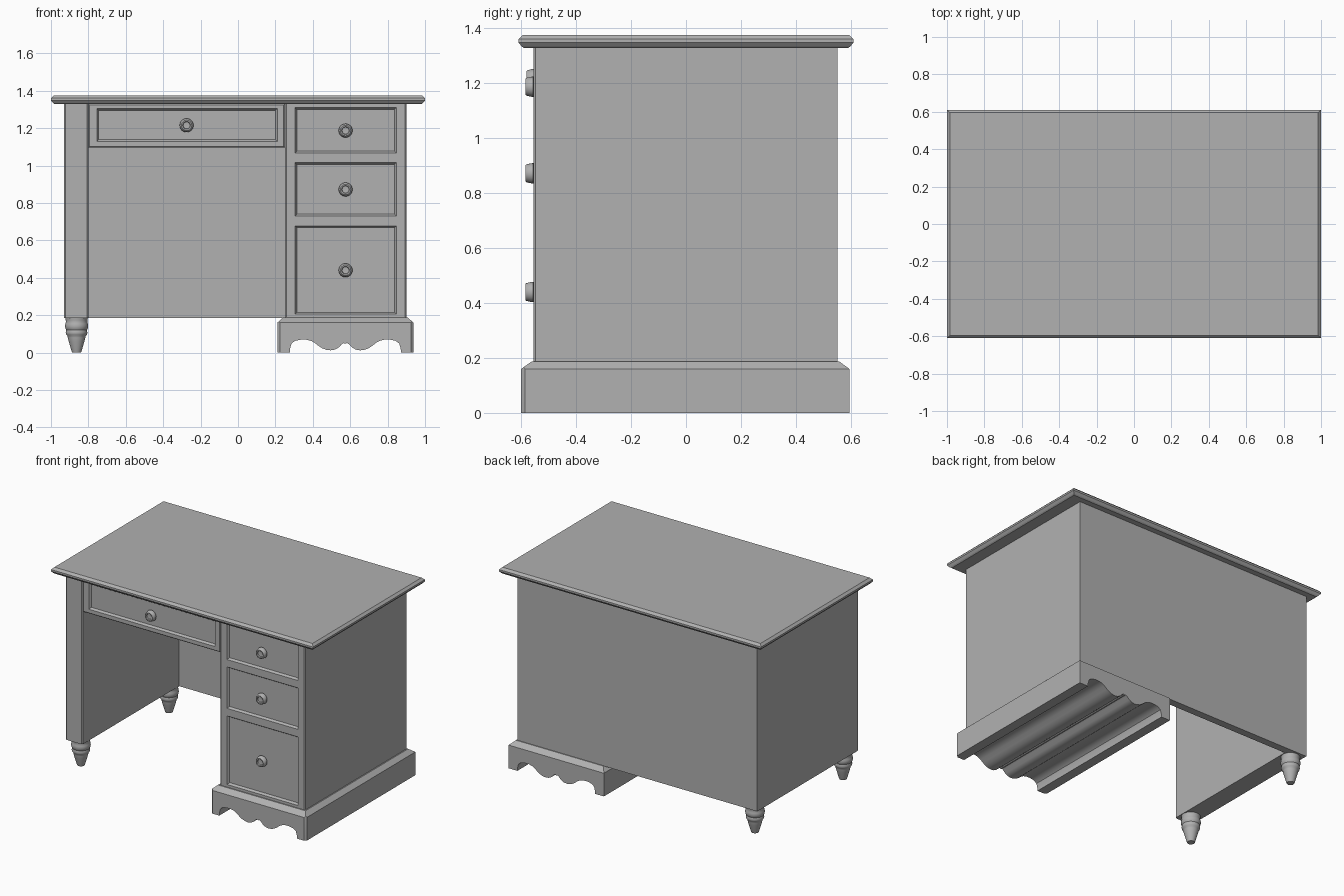
import bpy, bmesh, math
from mathutils import Matrix

if "Cube" in bpy.data.objects:
    bpy.data.objects.remove(bpy.data.objects["Cube"])

GREY = bpy.data.materials.new("dark_grey")
GREY.diffuse_color = (0.44, 0.44, 0.44, 1)
GREY.use_nodes = True
GREY.node_tree.nodes["Principled BSDF"].inputs["Base Color"].default_value = GREY.diffuse_color


def activate(ob):
    bpy.ops.object.select_all(action='DESELECT')
    ob.select_set(True)
    bpy.context.view_layer.objects.active = ob


def finish(name, bm, smooth=False):
    bmesh.ops.recalc_face_normals(bm, faces=bm.faces)
    me = bpy.data.meshes.new(name)
    bm.to_mesh(me)
    bm.free()
    me.materials.append(GREY)
    ob = bpy.data.objects.new(name, me)
    bpy.context.collection.objects.link(ob)
    if smooth:
        activate(ob)
        bpy.ops.object.shade_smooth_by_angle(angle=math.radians(40))
    return ob


def loft(rings):
    """Bridge point loops of equal length and cap both ends."""
    bm = bmesh.new()
    loops = [[bm.verts.new(p) for p in r] for r in rings]
    n = len(loops[0])
    for a, b in zip(loops, loops[1:]):
        for i in range(n):
            bm.faces.new((a[i], a[(i + 1) % n], b[(i + 1) % n], b[i]))
    bm.faces.new(loops[0])
    bm.faces.new(loops[-1])
    bmesh.ops.recalc_face_normals(bm, faces=bm.faces)
    return bm


def rect(x0, x1, y0, y1, z):
    return [(x0, y0, z), (x1, y0, z), (x1, y1, z), (x0, y1, z)]


def front_rect(x0, x1, z0, z1, y, d=0.0):
    return [(x0 + d, y, z0 + d), (x1 - d, y, z0 + d), (x1 - d, y, z1 - d), (x0 + d, y, z1 - d)]


def bevel_front(bm, y, width, vertical_only):
    edges = [e for e in bm.edges if all(abs(v.co.y - y) < 1e-4 for v in e.verts)
             and (not vertical_only or abs(e.verts[0].co.x - e.verts[1].co.x) < 1e-4)]
    bmesh.ops.bevel(bm, geom=edges, offset=width, segments=1, affect='EDGES', profile=0.5)


def box(name, x0, x1, y0, y1, z0, z1, bevel=0.0, vertical_only=False):
    bm = loft([rect(x0, x1, y0, y1, z0), rect(x0, x1, y0, y1, z1)])
    if bevel:
        bevel_front(bm, y0, bevel, vertical_only)
    return finish(name, bm)


def cut(ob, bm):
    cutter = finish("cutter", bm)
    cutter.hide_render = True
    mod = ob.modifiers.new("cut", 'BOOLEAN')
    mod.operation, mod.solver, mod.object = 'DIFFERENCE', 'EXACT', cutter
    activate(ob)
    bpy.ops.object.modifier_apply(modifier=mod.name)
    bpy.data.objects.remove(cutter)


def recess(ob, x0, x1, z0, z1, y, depth=0.015):
    """Sunken panel with sloping sides."""
    cut(ob, loft([front_rect(x0, x1, z0, z1, y - depth, -0.010),
                  front_rect(x0, x1, z0, z1, y + depth, 0.010)]))


def turned(name, profile, matrix, n=32):
    rings = [[(r * math.cos(2 * math.pi * i / n), r * math.sin(2 * math.pi * i / n), z)
              for i in range(n)] for r, z in profile]
    bm = loft(rings)
    bm.transform(matrix)
    return finish(name, bm, True)


BOTTOM, BACK = 0.185, 0.552

# table top with moulded edge
finish("table_top", loft([rect(-1 + d, 1 - d, -0.61 + d, 0.61 - d, z) for d, z in
                          ((0.02, 1.328), (0.012, 1.334), (0, 1.348), (0, 1.36), (0.015, 1.375))]))

# side panel, back panel
box("left_side_panel", -0.93, -0.80, -0.555, BACK, BOTTOM, 1.33, 0.008, True)
box("back_panel", -0.80, 0.25, 0.50, BACK, BOTTOM, 1.33)

# wide drawer over the knee space
wide = box("wide_drawer", -0.80, 0.25, -0.548, 0.50, 1.097, 1.33, 0.006)
recess(wide, -0.755, 0.21, 1.128, 1.305, -0.548)

# drawer pedestal with three sunken drawer fronts
pedestal = box("pedestal", 0.25, 0.90, -0.555, BACK, BOTTOM, 1.33, 0.008, True)
for z0, z1 in ((1.067, 1.31), (0.73, 1.016), (0.205, 0.678)):
    recess(pedestal, 0.305, 0.847, z0, z1, -0.555)

# plinth with sloping top, softened front corners and scalloped underside
bm = loft([rect(0.21, 0.938, -0.60, 0.595, 0), rect(0.21, 0.938, -0.60, 0.595, 0.16),
           rect(0.240, 0.908, -0.562, 0.558, BOTTOM + 0.002)])
bevel_front(bm, -0.60, 0.014, True)
plinth = finish("plinth", bm)
half = [(0.275, -0.05), (0.278, 0.02), (0.286, 0.048), (0.305, 0.063), (0.335, 0.069),
        (0.365, 0.069), (0.39, 0.063), (0.41, 0.052), (0.43, 0.036), (0.45, 0.023),
        (0.472, 0.015), (0.495, 0.012), (0.518, 0.016), (0.538, 0.027), (0.554, 0.044), (0.565, 0.051)]
mid = 0.574
wave = half + [(mid, 0.047)] + [(2 * mid - x, z) for x, z in reversed(half)]
cut(plinth, loft([[(x, y, z) for x, z in wave] for y in (-0.7, 0.7)]))
activate(plinth)
bpy.ops.object.shade_smooth_by_angle(angle=math.radians(28))

# turned feet
foot = [(0.024, 0), (0.028, 0.012), (0.042, 0.06), (0.047, 0.08), (0.048, 0.088), (0.055, 0.096),
        (0.058, 0.106), (0.056, 0.116), (0.055, 0.121), (0.060, 0.130), (0.062, 0.142),
        (0.060, 0.154), (0.057, 0.163), (0.058, 0.172), (0.060, BOTTOM)]
for side, y in (("front", -0.48), ("back", 0.48)):
    turned(side + "_foot", foot, Matrix.Translation((-0.863, y, 0)))

# round knobs with hollowed faces
knob = [(0.02, -0.01), (0.018, 0.012), (0.037, 0.016), (0.036, 0.026), (0.032, 0.042),
        (0.028, 0.045), (0.021, 0.044), (0.018, 0.037), (0.004, 0.036)]
to_front = Matrix.Rotation(math.radians(90), 4, 'X')
for name, x, y, z in (("wide_drawer_knob", -0.275, -0.535, 1.215), ("upper_knob", 0.575, -0.54, 1.187),
                      ("middle_knob", 0.575, -0.54, 0.872), ("lower_knob", 0.575, -0.54, 0.44)):
    turned(name, knob, Matrix.Translation((x, y, z)) @ to_front, 24)
